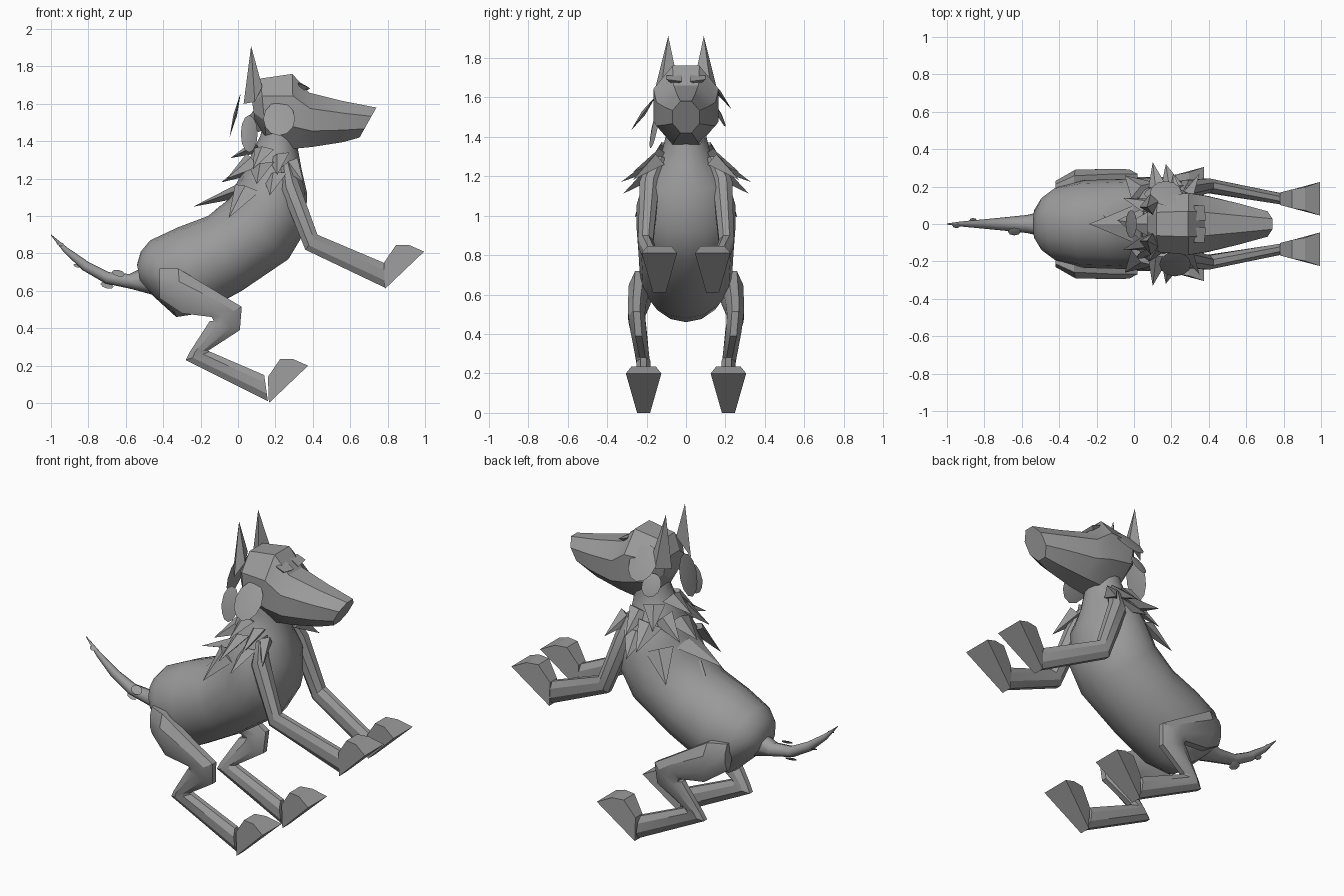
import bpy, bmesh, math
from mathutils import Vector

grey = bpy.data.materials.new("grey")
grey.diffuse_color = (0.33, 0.33, 0.33, 1)


def make(name, verts, faces, smooth=None):
    mesh = bpy.data.meshes.new(name)
    mesh.from_pydata(verts, [], faces)
    bm = bmesh.new()
    bm.from_mesh(mesh)
    bmesh.ops.recalc_face_normals(bm, faces=bm.faces)
    bm.to_mesh(mesh)
    bm.free()
    mesh.materials.append(grey)
    ob = bpy.data.objects.new(name, mesh)
    bpy.context.collection.objects.link(ob)
    if smooth:
        bpy.ops.object.select_all(action='DESELECT')
        ob.select_set(True)
        bpy.context.view_layer.objects.active = ob
        bpy.ops.object.shade_smooth_by_angle(angle=math.radians(smooth))
    return ob


def loft(name, sections, sides, smooth=None, side=1, flat=False):
    """Sections: upper x, z, lower x, z, centre y, half width."""
    verts, faces = [], []
    turn = math.pi / sides if flat else 0
    grow = 1 / math.cos(turn)
    for ax, az, bx, bz, cy, w in sections:
        c = Vector(((ax + bx) / 2, cy * side, (az + bz) / 2))
        h = Vector(((ax - bx) / 2, 0, (az - bz) / 2))
        for k in range(sides):
            t = 2 * math.pi * k / sides + turn
            verts.append(c + h * math.cos(t) * grow + Vector((0, w * math.sin(t) * grow, 0)))
    for i in range(len(sections) - 1):
        for k in range(sides):
            a, b = i * sides + k, i * sides + (k + 1) % sides
            faces.append((a, b, b + sides, a + sides))
    faces += [tuple(range(sides)), tuple(range(len(verts) - sides, len(verts)))]
    return make(name, verts, faces, smooth)


def petal(name, centre, u, v, bulge=0.012, n=12):
    """Thin lens-shaped oval."""
    c, u, v = Vector(centre), Vector(u), Vector(v)
    nrm = u.cross(v).normalized() * bulge
    ring = [c + u * math.cos(2 * math.pi * k / n) + v * math.sin(2 * math.pi * k / n) for k in range(n)]
    faces = []
    for k in range(n):
        faces += [(k, (k + 1) % n, n), ((k + 1) % n, k, n + 1)]
    make(name, ring + [c + nrm, c - nrm], faces, 50)


def spike(name, base, tip, width, out):
    """Flattened tuft of fur, with 'out' pointing away from the body."""
    b, t, o = Vector(base), Vector(tip), Vector(out).normalized()
    across = (t - b).cross(o).normalized() * width
    make(name, [b + across, b + o * 0.03, b - across, b - o * 0.05, t],
         [(0, 1, 4), (1, 2, 4), (2, 3, 4), (3, 0, 4), (0, 3, 2, 1)])


# torso and neck
loft("body", [
    (-0.54, 0.74, -0.52, 0.64, 0, 0.08), (-0.52, 0.81, -0.44, 0.56, 0, 0.15),
    (-0.47, 0.87, -0.33, 0.46, 0, 0.205), (-0.32, 0.94, -0.20, 0.48, 0, 0.235),
    (-0.16, 1.00, 0.02, 0.60, 0, 0.24), (-0.05, 1.09, 0.27, 0.77, 0, 0.25),
    (0.0, 1.19, 0.36, 0.92, 0, 0.25), (0.05, 1.28, 0.37, 1.12, 0, 0.21),
    (0.09, 1.37, 0.34, 1.25, 0, 0.125), (0.12, 1.43, 0.32, 1.36, 0, 0.105),
    (0.14, 1.52, 0.32, 1.47, 0, 0.10)], 16, 40)

# head and muzzle
loft("head", [
    (0.07, 1.65, 0.09, 1.51, 0, 0.09), (0.12, 1.735, 0.15, 1.42, 0, 0.15),
    (0.29, 1.76, 0.30, 1.36, 0, 0.165), (0.38, 1.66, 0.40, 1.37, 0, 0.15),
    (0.56, 1.615, 0.56, 1.395, 0, 0.11), (0.74, 1.58, 0.65, 1.42, 0, 0.068)],
    8, 25, flat=True)

# tail
loft("tail", [
    (-0.48, 0.74, -0.46, 0.58, 0, 0.07), (-0.58, 0.69, -0.57, 0.61, 0, 0.048),
    (-0.69, 0.70, -0.71, 0.64, 0, 0.035), (-0.80, 0.755, -0.83, 0.71, 0, 0.024),
    (-0.91, 0.83, -0.93, 0.805, 0, 0.014), (-1.0, 0.902, -1.0, 0.896, 0, 0.003)], 8, 50)
for x, y, z in [(-0.64, -0.04, 0.695), (-0.70, 0.01, 0.63), (-0.86, 0.02, 0.735), (-0.95, -0.01, 0.85)]:
    s = 0.035 if x > -0.8 else 0.02
    petal("tail_leaf", (x, y, z), (s, 0, -0.2 * s), (0, s * 0.6, s * 0.5), 0.006, 8)

for s in (1, -1):
    # front leg: shoulder, elbow, wrist
    loft("front_leg", [
        (0.28, 1.30, 0.23, 1.26, 0.14, 0.04), (0.32, 1.19, 0.23, 1.14, 0.185, 0.05),
        (0.425, 0.90, 0.36, 0.82, 0.205, 0.038), (0.78, 0.75, 0.79, 0.615, 0.135, 0.03)],
        8, 30, s, True)
    # hind leg: hip, thigh, knee, hock, heel
    loft("hind_leg", [
        (-0.42, 0.72, -0.42, 0.56, 0.20, 0.03), (-0.32, 0.72, -0.30, 0.48, 0.235, 0.055),
        (-0.08, 0.575, -0.14, 0.46, 0.25, 0.045), (0.02, 0.515, -0.13, 0.44, 0.25, 0.042),
        (0.01, 0.39, -0.15, 0.44, 0.24, 0.04), (-0.16, 0.28, -0.26, 0.27, 0.22, 0.035),
        (-0.15, 0.275, -0.28, 0.23, 0.215, 0.035), (0.14, 0.15, 0.16, 0.01, 0.215, 0.035)],
        8, 30, s, True)
    # paws: narrow heel, broad sloping sole, domed knuckles
    for name, x, z, y in (("front_paw", 0.785, 0.61, 0.135), ("hind_paw", 0.165, 0.0, 0.215)):
        outline = [(0.0, 0.0, 0.033), (-0.005, 0.14, 0.033), (0.06, 0.235, 0.05),
                   (0.13, 0.235, 0.062), (0.21, 0.20, 0.09)]
        pts = [(x + a, s * y + e * w, z + b) for e in (-1, 1) for a, b, w in outline]
        make(name, pts, [(0, 1, 2, 3, 4), (9, 8, 7, 6, 5)] +
             [(i, (i + 1) % 5, (i + 1) % 5 + 5, i + 5) for i in range(5)])
    # pointed ear
    make("ear", [(0.03, s * 0.09, 1.60), (0.09, s * 0.165, 1.61), (0.13, s * 0.12, 1.69),
                 (0.10, s * 0.05, 1.72), (0.07, s * 0.09, 1.91)],
         [(0, 1, 4), (1, 2, 4), (2, 3, 4), (3, 0, 4), (0, 1, 2, 3)])
    # brow and mouth slit
    make("brow", [(0.33, s * 0.02, 1.715), (0.385, s * 0.02, 1.68), (0.375, s * 0.10, 1.69),
                  (0.32, s * 0.10, 1.71), (0.34, s * 0.06, 1.66)],
         [(0, 1, 2, 3), (0, 1, 4), (1, 2, 4), (2, 3, 4), (3, 0, 4)])
    # ruff of fur on the neck and shoulders
    for base, tip, w in [
            ((0.14, 0.10, 1.36), (0.08, 0.20, 1.25), 0.06),
            ((0.22, 0.12, 1.32), (0.21, 0.27, 1.22), 0.06),
            ((0.13, 0.15, 1.27), (0.10, 0.33, 1.17), 0.07),
            ((0.20, 0.18, 1.22), (0.17, 0.32, 1.11), 0.07),
            ((0.28, 0.15, 1.28), (0.35, 0.27, 1.18), 0.05),
            ((0.05, 0.18, 1.15), (-0.05, 0.26, 0.99), 0.08),
            ((0.08, 0.10, 1.30), (-0.06, 0.14, 1.20), 0.06)]:
        spike("ruff", (base[0], s * base[1], base[2]), (tip[0], s * tip[1], tip[2]),
              w, (-0.4, s * 0.8, 0.4))

# crest of fur along the spine
for base, tip, w in [((0.10, 0, 1.38), (-0.04, 0, 1.31), 0.08),
                     ((0.05, 0, 1.26), (-0.09, 0.02, 1.18), 0.09),
                     ((0.0, 0, 1.14), (-0.24, 0, 1.05), 0.10),
                     ((-0.08, 0, 1.03), (-0.17, 0.05, 0.985), 0.08)]:
    spike("crest", base, tip, w, (-0.6, 0, 0.8))

# rounded petals around the head
petal("right_cheek_petal", (0.22, -0.215, 1.52), (0.085, 0, 0), (0, -0.065, -0.09))
petal("right_neck_petal", (0.06, -0.16, 1.44), (0.045, 0.015, 0), (0, -0.02, -0.1))
petal("left_cheek_petal", (0.17, 0.165, 1.625), (0.085, 0, 0), (0, 0.065, -0.085))
petal("left_neck_petal", (0.11, 0.17, 1.51), (0.055, 0.01, 0), (0, 0.03, -0.06))
petal("nape_petal", (-0.015, 0.0, 1.54), (0.03, 0, 0.12), (0, 0.075, 0), 0.01)
